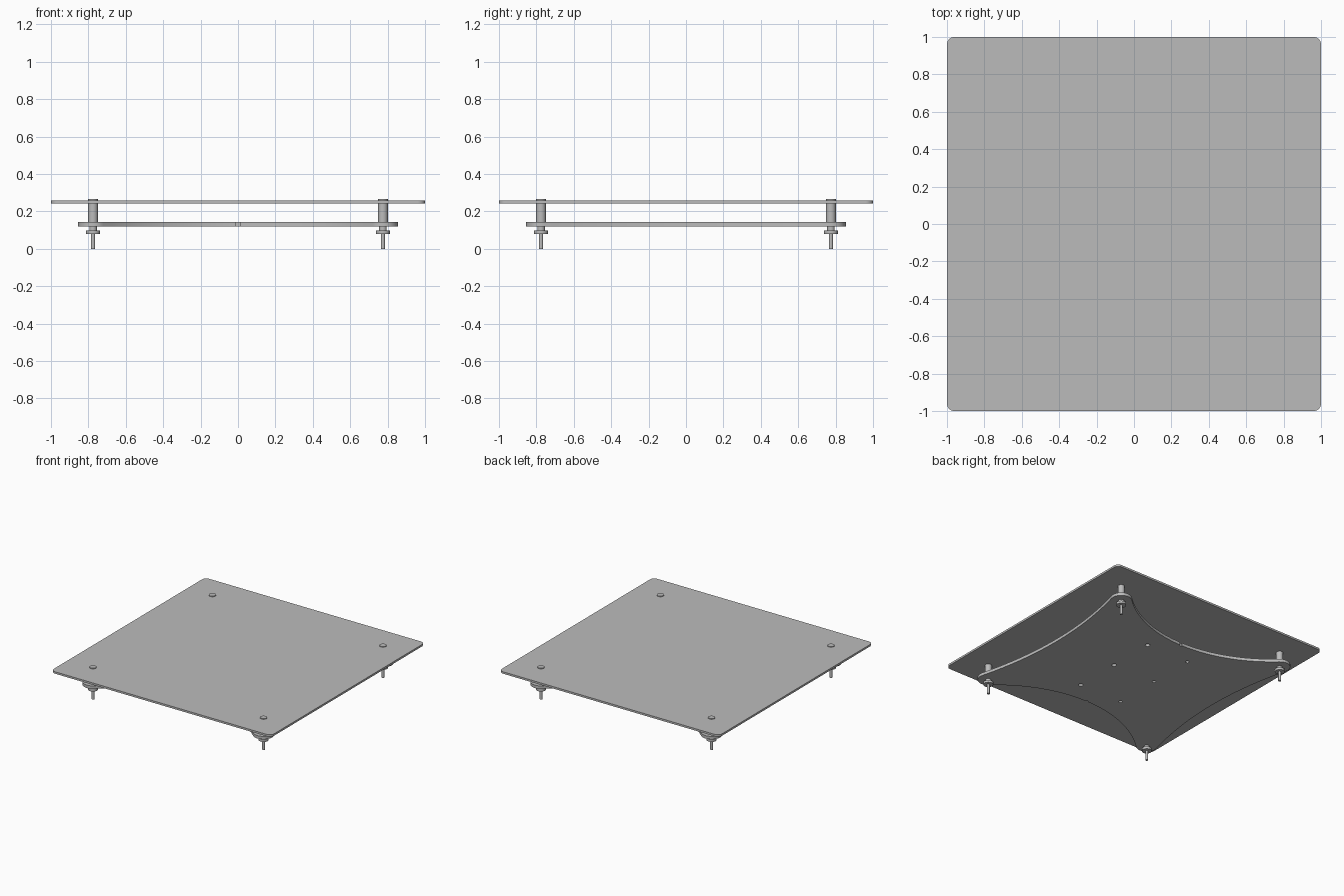
import bpy
import bmesh
from math import sin, cos, radians, pi
from mathutils import Vector

cube = bpy.data.objects.get("Cube")
if cube:
    bpy.data.objects.remove(cube, do_unlink=True)

grey = bpy.data.materials.new("plain grey")
grey.use_nodes = True
grey.diffuse_color = (0.5, 0.5, 0.5, 1)
grey.node_tree.nodes["Principled BSDF"].inputs["Base Color"].default_value = (0.5, 0.5, 0.5, 1)

POST = 0.775      # post offset from the centre
LUG = 0.08        # corner radius of the lower plate


def finish(bm, name):
    """Turn a bmesh into a clean, edge-sharp object."""
    bmesh.ops.remove_doubles(bm, verts=bm.verts, dist=0.0001)
    bmesh.ops.recalc_face_normals(bm, faces=bm.faces)
    mesh = bpy.data.meshes.new(name)
    bm.to_mesh(mesh)
    bm.free()
    mesh.materials.append(grey)
    obj = bpy.data.objects.new(name, mesh)
    bpy.context.collection.objects.link(obj)
    bpy.ops.object.select_all(action='DESELECT')
    obj.select_set(True)
    bpy.context.view_layer.objects.active = obj
    bpy.ops.object.shade_smooth_by_angle(angle=radians(35))
    return obj


def arc(cx, cy, r, a0, a1, n):
    """Points on a circle from angle a0 to a1 in degrees."""
    angles = [radians(a0 + (a1 - a0) * i / n) for i in range(n + 1)]
    return [Vector((cx + r * cos(a), cy + r * sin(a))) for a in angles]


def sheet(name, loops, low, high):
    """Flat plate from an outline followed by its hole outlines."""
    curve = bpy.data.curves.new(name, 'CURVE')
    curve.dimensions = '2D'
    curve.fill_mode = 'BOTH'
    curve.extrude = (high - low) / 2
    for loop in loops:
        spline = curve.splines.new('POLY')
        spline.points.add(len(loop) - 1)
        for point, p in zip(spline.points, loop):
            point.co = (p.x, p.y, 0, 1)
        spline.use_cyclic_u = True
    temp = bpy.data.objects.new(name + " outline", curve)
    bpy.context.collection.objects.link(temp)
    mesh = temp.to_mesh()
    bm = bmesh.new()
    bm.from_mesh(mesh)
    temp.to_mesh_clear()
    bpy.data.objects.remove(temp, do_unlink=True)
    bmesh.ops.translate(bm, verts=bm.verts, vec=(0, 0, (low + high) / 2))
    return finish(bm, name)


def bowed(p, q, sag, n=32):
    """Circular arc from p to q, bowed to the left of travel; ends left out."""
    half = (q - p).length / 2
    r = (half * half + sag * sag) / (2 * sag)
    along = (q - p).normalized()
    left = Vector((-along.y, along.x))
    points = []
    for i in range(1, n):
        t = half * (2 * i / n - 1)
        rise = (r * r - t * t) ** 0.5 - (r - sag)
        points.append((p + q) / 2 + along * t + left * rise)
    return points


# Upper plate with rounded corners
c, r = 0.96, 0.04
outline = []
for k, (sx, sy) in enumerate([(1, 1), (-1, 1), (-1, -1), (1, -1)]):
    outline += arc(sx * c, sy * c, r, 90 * k, 90 * k + 90, 8)
sheet("upper_plate", [outline], 0.243, 0.259)

# Lower plate: rounded lugs joined by deep (front, back) and shallow (side) arcs
first = arc(POST, POST, LUG, -15, 133, 14)
second = [Vector((-p.x, p.y)) for p in reversed(first)]
third = [-p for p in first]
fourth = [-p for p in second]
outline = []
lugs = [first, second, third, fourth]
for k, lug in enumerate(lugs):
    following = lugs[(k + 1) % 4][0]
    outline += lug
    if k % 2:
        outline += bowed(lug[-1], following, 0.1)
    else:
        # small notch in the middle of the deep arcs
        side = 1 if k == 0 else -1
        dip = [Vector((x * side, y * side)) for x, y in
               [(0.01, 0.55), (0.01, 0.54), (-0.01, 0.54), (-0.01, 0.55)]]
        points = bowed(lug[-1], following, 0.284)
        mid = len(points) // 2
        outline += points[:mid] + dip + points[mid + 1:]
holes = [arc(x, y, size, 0, 345, 23)
         for x, size in [(0.195, 0.018), (-0.195, 0.014)]
         for y in (-0.39, 0, 0.39)]
sheet("lower_plate", [outline] + holes, 0.12, 0.144)

# Posts: spacer, neck, flange and stud turned as one profile
PROFILE = [(0, 0), (0.011, 0), (0.011, 0.078), (0.037, 0.078), (0.037, 0.098),
           (0.02, 0.098), (0.02, 0.13), (0.026, 0.13), (0.026, 0.265), (0, 0.265)]
for side, sx in [("left", 1), ("right", -1)]:
    for end, sy in [("front", -1), ("back", 1)]:
        bm = bmesh.new()
        verts = [bm.verts.new((rad, 0, z)) for rad, z in PROFILE]
        edges = [bm.edges.new(pair) for pair in zip(verts, verts[1:])]
        bmesh.ops.spin(bm, geom=verts + edges, cent=(0, 0, 0), axis=(0, 0, 1),
                       angle=2 * pi, steps=32)
        post = finish(bm, f"{end}_{side}_post")
        post.location = (sx * POST, sy * POST, 0)
